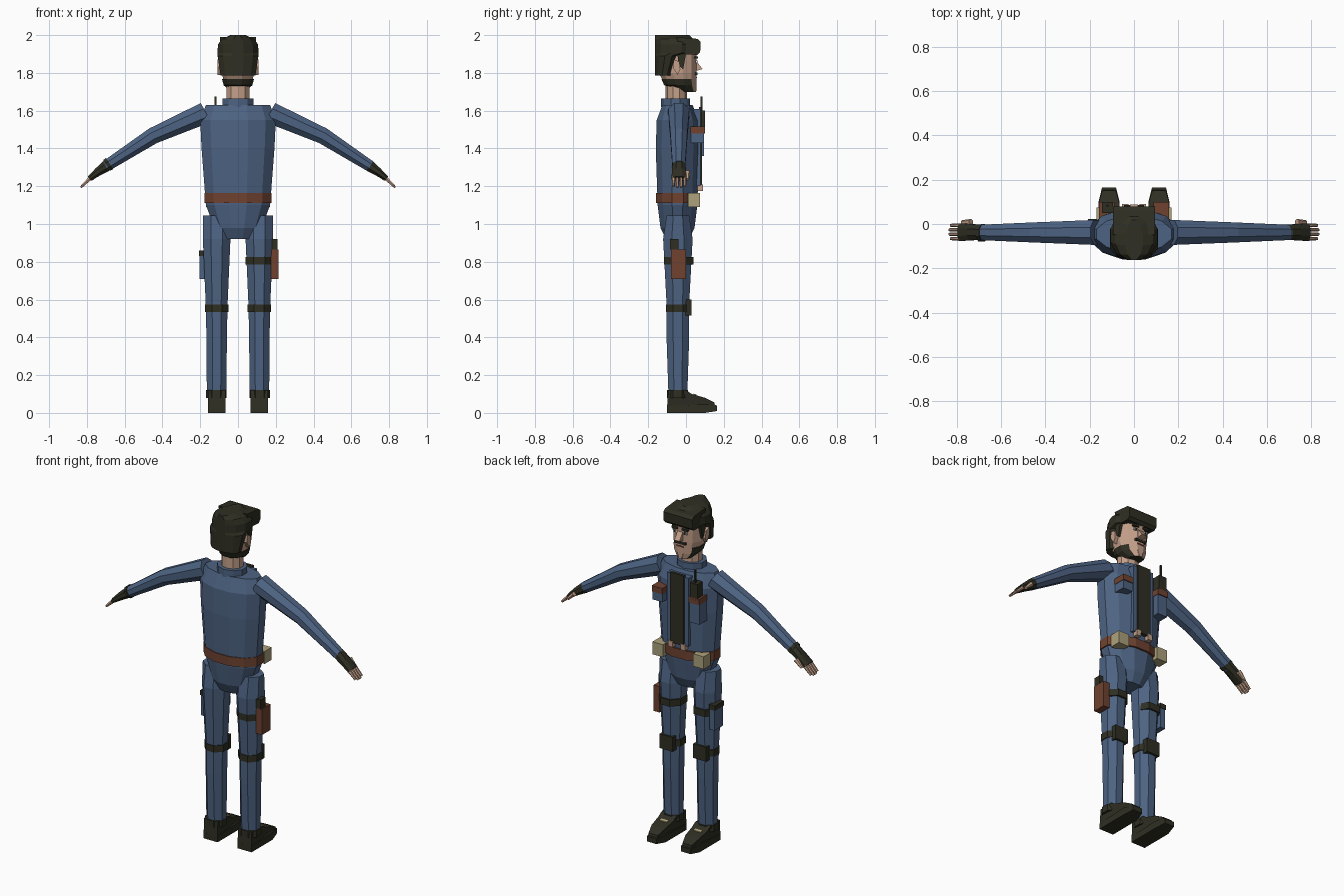
import bpy
import bmesh
from math import cos, sin, pi
from mathutils import Vector

if "Cube" in bpy.data.objects:
    bpy.data.objects.remove(bpy.data.objects["Cube"])


def material(name, red, green, blue):
    mat = bpy.data.materials.new(name)
    mat.use_nodes = True
    colour = (red, green, blue, 1)
    mat.diffuse_color = colour
    mat.node_tree.nodes["Principled BSDF"].inputs["Base Color"].default_value = colour
    return mat


BLUE = material("blue cloth", .075, .125, .225)
DARK = material("dark leather", .028, .028, .017)
BROWN = material("brown leather", .16, .055, .03)
SKIN = material("skin", .55, .35, .25)
TAN = material("tan canvas", .42, .36, .2)
WHITE = material("eye white", .75, .72, .68)
LEFT, RIGHT = 1, -1
SIDES = (LEFT, RIGHT)


def make(name, verts, faces, mat, side):
    """Mesh object from points, mirrored in x for the right side."""
    bm = bmesh.new()
    corners = [bm.verts.new((x * side, y, z)) for x, y, z in verts]
    for face in faces:
        bm.faces.new([corners[i] for i in face])
    bmesh.ops.recalc_face_normals(bm, faces=bm.faces)
    mesh = bpy.data.meshes.new(name)
    bm.to_mesh(mesh)
    bm.free()
    mesh.materials.append(mat)
    obj = bpy.data.objects.new(name, mesh)
    bpy.context.scene.collection.objects.link(obj)
    return obj


def skin_rings(name, rings, mat, side):
    """Join equal rings of points into a closed solid."""
    count = len(rings[0])
    verts = [point for ring in rings for point in ring]
    faces = [list(range(count)), list(range(len(verts) - count, len(verts)))]
    for row in range(len(rings) - 1):
        for i in range(count):
            a, b = row * count + i, row * count + (i + 1) % count
            faces.append([a, b, b + count, a + count])
    return make(name, verts, faces, mat, side)


def ring(centre, across, width, depth, sides):
    """Flat-sided ring; width runs along 'across', depth along y."""
    grow = 1 / cos(pi / sides)
    angles = [2 * pi * (i + .5) / sides for i in range(sides)]
    along_y = Vector((0, depth * grow, 0))
    return [centre + across * (width * grow * cos(a)) + along_y * sin(a) for a in angles]


def column(name, x, y, profile, mat, side=LEFT, sides=12, anchor=0):
    """Upright solid from (height, half width, half depth).
    Anchor 1 takes y as the back edge, -1 as the face edge."""
    across = Vector((1, 0, 0))
    rings = [ring(Vector((x, y + anchor * depth, z)), across, width, depth, sides)
             for z, width, depth in profile]
    return skin_rings(name, rings, mat, side)


def band(name, x, y, z, height, width, depth, mat, side=LEFT, sides=8):
    return column(name, x, y, [(z, width, depth), (z + height, width, depth)], mat, side, sides)


def limb(name, y, path, start, end, mat, side, sides=8):
    """Tapered tube along (x, z) points; start and end are half width and depth."""
    points = [Vector((x, y, z)) for x, z in path]
    run = (points[-1] - points[0]).normalized()
    across = Vector((-run.z, 0, run.x))
    rings = []
    for i, point in enumerate(points):
        width, depth = Vector(start).lerp(Vector(end), i / (len(points) - 1))
        rings.append(ring(point, across, width, depth, sides))
    return skin_rings(name, rings, mat, side)


def prism(name, left, right, outline, mat, side=LEFT, narrow=lambda y: 1):
    """Outline of (y, z) points extruded in x, narrowed by a rule on y."""
    middle, half = (left + right) / 2, (right - left) / 2
    rings = [[(middle + way * half * narrow(y), y, z) for y, z in outline] for way in SIDES]
    return skin_rings(name, rings, mat, side)


def box(name, xs, ys, zs, mat, side=LEFT):
    (back, front), (low, high) = ys, zs
    outline = [(back, low), (front, low), (front, high), (back, high)]
    return prism(name, *xs, outline, mat, side)


# Torso, collar and belt
column("torso", 0, -.045, [(.92, .09, .06), (.98, .125, .09), (1.1, .17, .105),
                           (1.4, .193, .115), (1.55, .2, .11), (1.63, .17, .08)], BLUE)
band("collar", 0, -.055, 1.62, .045, .083, .073, BLUE, sides=10)
band("belt", 0, -.043, 1.11, .055, .178, .115, BROWN, sides=12)

# Chest panel and belt pouches
box("vest_panel", (-.07, .07), (.03, .078), (1.2, 1.61), BLUE)
box("vest_front", (-.045, .045), (.07, .086), (1.2, 1.62), DARK)
for side in SIDES:
    box("vest_clip", (.025, .055), (.06, .09), (1.175, 1.21), SKIN, side)
    box("belt_pouch", (.1, .17), (.01, .075), (1.09, 1.165), TAN, side)

# Chest pouches, the right one longer and holding a radio
for side, bottom in ((LEFT, 1.43), (RIGHT, 1.36)):
    box("chest_pouch", (.09, .155), (.02, .094), (bottom, 1.49), BLUE, side)
    box("chest_pouch_flap", (.088, .157), (.02, .1), (1.48, 1.515), BROWN, side)
box("radio", (.095, .145), (.05, .1), (1.5, 1.6), DARK, RIGHT)
box("radio_antenna", (.115, .125), (.077, .088), (1.6, 1.675), DARK, RIGHT)


def shoe_narrowing(y):
    if y > .14:
        return .6
    return .9 if abs(y) > .09 else 1


for side in SIDES:
    # Sleeve, glove and fingers
    limb("arm", -.038, [(.17, 1.59), (.45, 1.467), (.7, 1.306)], (.057, .056), (.03, .034),
         BLUE, side)
    limb("glove", -.037, [(.69, 1.312), (.74, 1.277), (.787, 1.24)], (.031, .034), (.014, .04),
         DARK, side)
    for finger in range(4):
        y = -.066 + finger * .02
        reach = .006 if finger in (1, 2) else 0
        limb("finger", y, [(.78, 1.245), (.826 + reach, 1.2 - reach)], (.01, .008),
             (.006, .006), SKIN, side, sides=6)
    limb("thumb", .008, [(.735, 1.275), (.775, 1.235)], (.012, .013), (.007, .008),
         SKIN, side, sides=6)

    # Trouser leg with knee pad
    column("leg", .113, -.043, [(.1, .052, .05), (.4, .054, .06), (.58, .058, .06),
                                (.92, .073, .078), (1.045, .073, .06)], BLUE, side, sides=8)
    band("knee_strap", .112, -.043, .535, .04, .063, .064, DARK, side)
    box("knee_pad", (.068, .155), (-.01, .03), (.515, .6), DARK, side)

    # Boot
    prism("boot", .062, .163, [(-.1, .03), (-.095, .12), (0, .12), (.03, .1), (.1, .08),
                               (.15, .055), (.155, .03)], DARK, side, shoe_narrowing)
    prism("boot_sole", .06, .165, [(-.1, 0), (-.1, .035), (.1, .045), (.165, .04),
                                   (.165, .01), (.1, 0)], DARK, side, shoe_narrowing)
    band("boot_cuff", .115, -.045, .08, .04, .055, .055, DARK, side)
    prism("boot_lace", .09, .135, [(.04, .09), (.04, .102), (.055, .098), (.055, .086)],
          TAN, side)

# Thigh gear and wristwatch
band("thigh_strap", .112, -.038, .785, .04, .072, .078, DARK)
box("holster", (.175, .215), (-.08, 0), (.71, .865), BROWN)
box("holster_grip", (.18, .21), (-.085, -.04), (.865, .92), DARK)
box("thigh_pouch", (.17, .203), (-.06, .02), (.71, .84), BLUE, RIGHT)
box("thigh_pouch_flap", (.168, .207), (-.062, .022), (.83, .86), DARK, RIGHT)
prism("thigh_pouch_strap", .05, .178, [(-.01, .785), (.038, .785), (.038, .825), (-.01, .825)],
      DARK, RIGHT, lambda y: .6 if y > 0 else 1)
limb("watch_band", -.04, [(.68, 1.32), (.695, 1.31)], (.035, .039), (.034, .038), DARK, RIGHT)

# Neck, head and jaw beard, with the chin left bare
band("neck", 0, -.052, 1.64, .16, .06, .055, SKIN, sides=10)
column("head", 0, .055, [(1.705, .035, .05), (1.74, .07, .083), (1.8, .087, .1),
                         (1.95, .09, .1)], SKIN, anchor=-1)
beard = column("beard", 0, .054, [(1.7, .04, .05), (1.735, .076, .085), (1.768, .085, .092)],
               DARK, anchor=-1)
beard.data.materials.append(SKIN)
for face in beard.data.polygons:
    face.material_index = int(face.normal.y > .8)

# Hair with a raised front
column("hair", 0, -.163, [(1.785, .092, .05), (1.89, .108, .07), (1.905, .109, .108),
                          (1.95, .106, .112), (1.98, .085, .1), (2, .04, .09)], DARK, anchor=1)
prism("hair_front", -.095, .095, [(-.03, 1.9), (.06, 1.895), (.075, 1.91), (.078, 1.965),
                                  (.06, 1.98), (-.05, 1.99)], DARK)

# Face
prism("nose", -.017, .017, [(.045, 1.875), (.088, 1.82), (.05, 1.81)], SKIN)
box("mouth", (-.022, .022), (.045, .058), (1.772, 1.779), BROWN)
for side in SIDES:
    box("eye", (.02, .045), (.05, .059), (1.853, 1.866), WHITE, side)
    box("pupil", (.027, .038), (.052, .061), (1.853, 1.866), DARK, side)
    box("eyebrow", (.015, .052), (.045, .063), (1.876, 1.888), DARK, side)
    box("moustache", (0, .035), (.04, .061), (1.79, 1.803), DARK, side)
    prism("sideburn", .08, .098, [(-.045, 1.9), (-.04, 1.84), (-.015, 1.82), (0, 1.9)],
          DARK, side)
    prism("ear", .08, .108, [(-.045, 1.79), (-.03, 1.82), (-.035, 1.86), (-.065, 1.87),
                             (-.07, 1.83)], SKIN, side)
